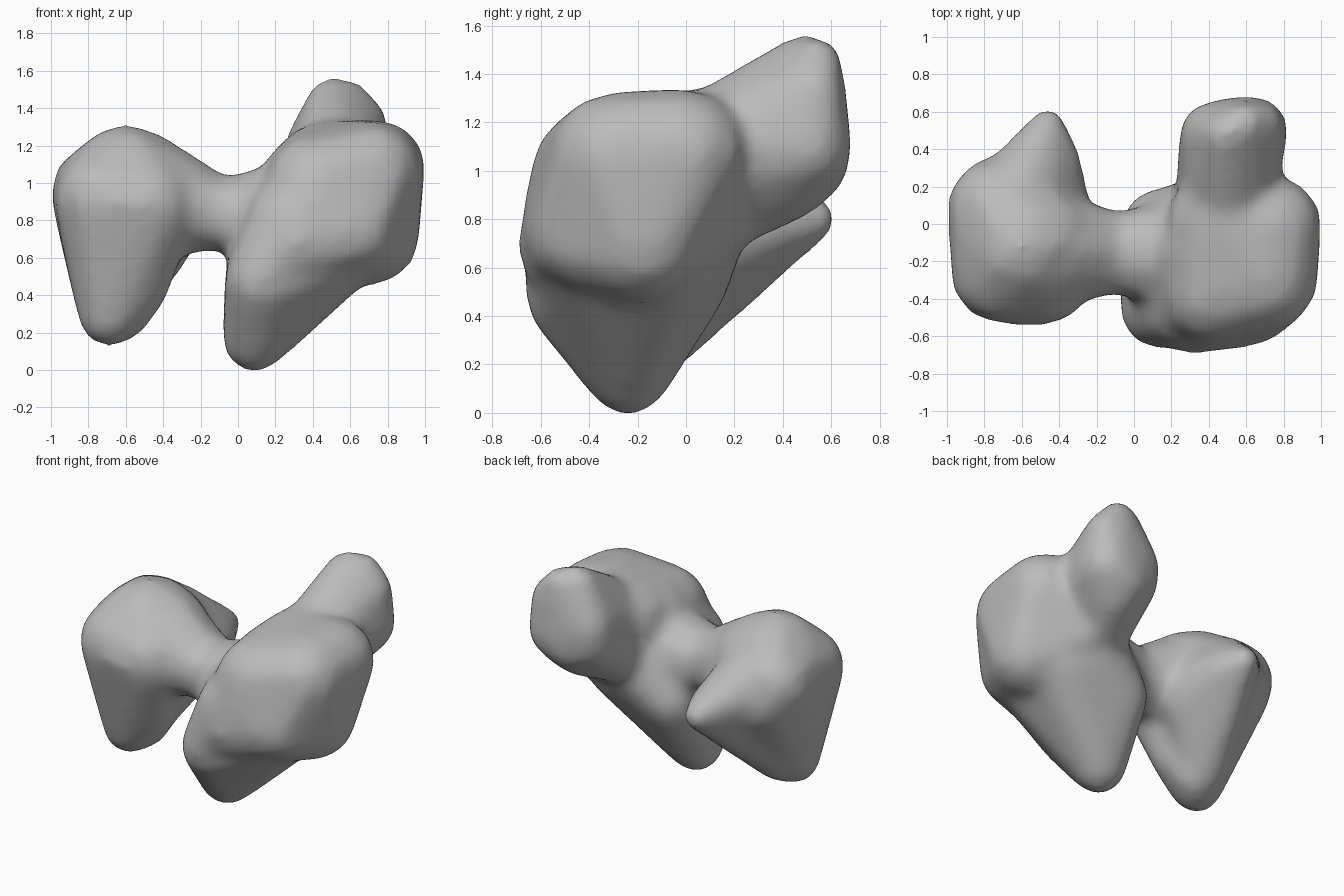
import bpy, bmesh
from mathutils import Matrix

if "Cube" in bpy.data.objects:
    bpy.data.objects.remove(bpy.data.objects["Cube"])

grey = bpy.data.materials.new("rock grey")
grey.use_nodes = True
colour = (0.5, 0.5, 0.5, 1)
grey.diffuse_color = colour
grey.node_tree.nodes["Principled BSDF"].inputs["Base Color"].default_value = colour


def add_hull(target, balls):
    """Wrap a convex skin around balls given as x, y, z, radius."""
    bm = bmesh.new()
    for x, y, z, r in balls:
        bmesh.ops.create_icosphere(bm, subdivisions=2, radius=r,
                                   matrix=Matrix.Translation((x, y, z)))
    hull = bmesh.ops.convex_hull(bm, input=bm.verts[:])
    inner = {v for v in hull["geom_interior"] if isinstance(v, bmesh.types.BMVert)}
    bmesh.ops.delete(bm, geom=list(inner), context="VERTS")
    bmesh.ops.recalc_face_normals(bm, faces=bm.faces[:])
    part = bpy.data.meshes.new("hull")
    bm.to_mesh(part)
    bm.free()
    target.from_mesh(part)
    bpy.data.meshes.remove(part)


# Large lobe: lower wedge, broad upper mass, rear horn with a diagonal crest
wedge = [(0.09, -0.24, 0.16, 0.18), (0.13, -0.46, 0.48, 0.21), (0.28, -0.43, 0.78, 0.25),
         (0.12, 0.0, 0.56, 0.19), (0.54, -0.1, 0.69, 0.27), (0.54, -0.33, 0.7, 0.27),
         (0.42, -0.15, 1.0, 0.3), (0.35, 0.02, 0.76, 0.24)]
upper_mass = [(0.42, -0.37, 0.99, 0.28), (0.72, -0.3, 1.06, 0.27), (0.75, 0.0, 1.08, 0.26),
              (0.44, 0.02, 1.06, 0.27), (0.72, -0.18, 0.71, 0.26), (0.3, -0.46, 0.68, 0.24),
              (0.5, 0.1, 0.82, 0.2), (0.62, -0.43, 0.74, 0.23)]
horn = [(0.49, 0.48, 1.46, 0.11), (0.59, 0.54, 1.45, 0.11), (0.68, 0.53, 1.34, 0.12),
        (0.42, 0.48, 1.18, 0.18), (0.42, 0.47, 1.07, 0.18), (0.64, 0.5, 1.1, 0.19),
        (0.53, 0.5, 1.03, 0.18), (0.52, 0.41, 0.97, 0.19), (0.5, 0.08, 1.07, 0.25),
        (0.4, 0.14, 0.85, 0.19)]
# Small lobe: rounded head tapering to a foot, with a rear spur
head = [(-0.6, -0.12, 0.99, 0.33), (-0.71, -0.26, 0.91, 0.28), (-0.49, -0.27, 0.88, 0.28),
        (-0.73, 0.08, 0.94, 0.28), (-0.5, -0.08, 0.98, 0.29), (-0.69, -0.21, 0.29, 0.17),
        (-0.63, -0.14, 0.3, 0.16), (-0.55, -0.2, 0.46, 0.19), (-0.71, 0.14, 0.86, 0.24)]
spur = [(-0.46, 0.54, 0.8, 0.09), (-0.43, 0.34, 0.78, 0.15), (-0.62, 0.12, 0.92, 0.27),
        (-0.45, 0.05, 0.72, 0.23), (-0.64, -0.08, 0.34, 0.16)]
# Saddle joining the lobes, pinched in the middle
pinch = [(-0.1, -0.19, 0.83, 0.19), (-0.1, -0.12, 0.83, 0.19)]
saddle_left = pinch + [(-0.46, -0.13, 0.92, 0.32)]
saddle_right = pinch + [(0.3, -0.16, 0.82, 0.31)]

bm = bmesh.new()
for balls in (wedge, upper_mass, horn, head, spur, saddle_left, saddle_right):
    add_hull(bm, balls)
mesh = bpy.data.meshes.new("rocky_body")
bm.to_mesh(mesh)
bm.free()
mesh.materials.append(grey)
body = bpy.data.objects.new("rocky_body", mesh)
bpy.context.collection.objects.link(body)

# Fuse the masses and soften the joins
remesh = body.modifiers.new("fuse", "REMESH")
remesh.mode = "VOXEL"
remesh.voxel_size = 0.03
remesh.use_smooth_shade = True
soften = body.modifiers.new("soften", "SMOOTH")
soften.factor = 0.5
soften.iterations = 24
